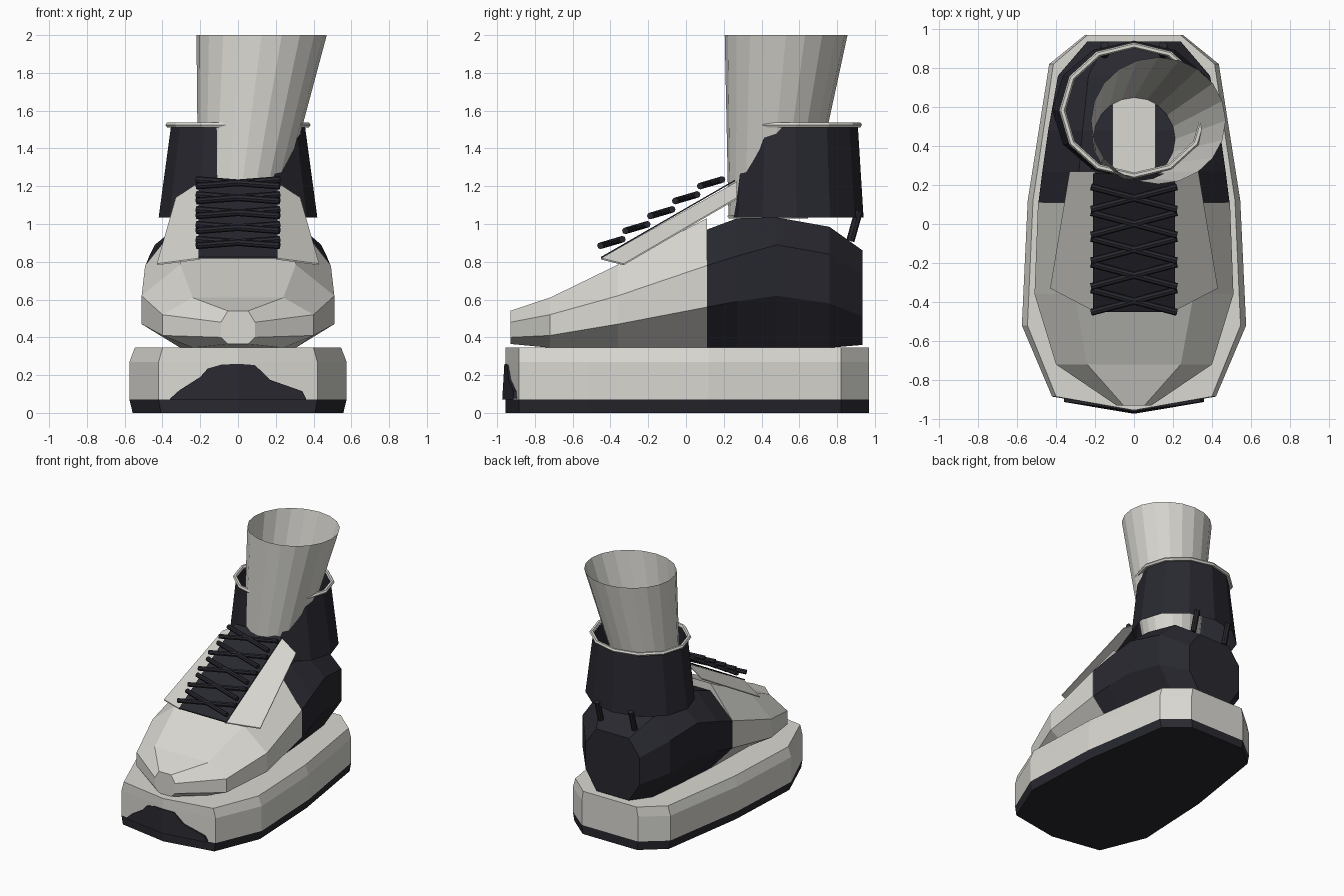
import bpy, math
from mathutils import Vector

if "Cube" in bpy.data.objects:
    bpy.data.objects.remove(bpy.data.objects["Cube"])


def material(name, rgb):
    m = bpy.data.materials.new(name)
    m.diffuse_color = (*rgb, 1)
    m.use_nodes = True
    m.node_tree.nodes["Principled BSDF"].inputs["Base Color"].default_value = m.diffuse_color
    return m


LIGHT = material("off_white", (0.70, 0.69, 0.645))
DARK = material("dark_navy", (0.021, 0.021, 0.029))


def make(name, verts, faces, mat):
    me = bpy.data.meshes.new(name)
    me.from_pydata([tuple(v) for v in verts], [], faces)
    me.materials.append(mat)
    ob = bpy.data.objects.new(name, me)
    bpy.context.collection.objects.link(ob)
    return ob


def loft(name, rings, mat, caps=True, flip=False):
    """Bridge equal-length closed rings, optionally capping the ends."""
    n = len(rings[0])
    verts = [v for r in rings for v in r]
    faces = [(k * n + i, k * n + (i + 1) % n, (k + 1) * n + (i + 1) % n, (k + 1) * n + i)
             for k in range(len(rings) - 1) for i in range(n)]
    if caps:
        faces += [tuple(reversed(range(n))), tuple(range(len(verts) - n, len(verts)))]
    if flip:
        faces = [tuple(reversed(f)) for f in faces]
    return make(name, verts, faces, mat)


def circle(cx, cy, z, rx, ry, n):
    return [(cx + rx * math.cos(2 * math.pi * i / n), cy + ry * math.sin(2 * math.pi * i / n), z)
            for i in range(n)]


def rod(name, a, b, r, mat, n=8):
    a, b = Vector(a), Vector(b)
    q = (b - a).to_track_quat('Z', 'Y')
    rings = [[p + q @ Vector(c) for c in circle(0, 0, 0, r, r, n)] for p in (a, b)]
    return loft(name, rings, mat)


# Sole and tread share one outline, narrowed in x by height
half = [(0.42, -0.885), (0.575, -0.52), (0.545, 0.12), (0.435, 0.82), (0.25, 0.97)]
outline = [(0, -0.955)] + half + [(-x, y) for x, y in reversed(half)]


def sole_ring(z, s):
    return [(x * s, y, z) for x, y in outline]


loft("midsole", [sole_ring(0.07, 1), sole_ring(0.27, 1), sole_ring(0.345, 0.95)], LIGHT)
loft("tread", [sole_ring(0, 0.97), sole_ring(0.07, 1.0)], DARK)

# Toe bumper hugging the front of the sole
edge = [(-0.36, 0.075), (-0.31, 0.12), (-0.2, 0.19), (-0.16, 0.235), (-0.09, 0.255), (0, 0.26),
        (0.09, 0.253), (0.17, 0.175), (0.34, 0.115), (0.36, 0.075)]
bumper = [(x, -0.973 + 0.168 * abs(x) + 0.06 * (z - 0.07), z) for x, z in edge]
base = [(x, -0.973 + 0.168 * abs(x), 0.07) for x, z in edge]
back = [(x, y + 0.04, z) for x, y, z in bumper]
n = len(edge)
make("toe_bumper", base + bumper + back,
     [(i, i + 1, n + i + 1, n + i) for i in range(n - 1)] +
     [(n + i, n + i + 1, 2 * n + i + 1, 2 * n + i) for i in range(n - 1)], DARK)


# Eight-sided shoe sections: y, half width, bottom, lower side, upper side, top
def section(y, w, b, lo, up, t):
    right = [(0.6 * w, y, b), (w, y, lo), (w, y, up), (0.6 * w, y, t)]
    return right + [(-x, yy, z) for x, yy, z in reversed(right)]


loft("toe_upper", [section(*s) for s in (
    (-0.93, 0.09, 0.365, 0.40, 0.48, 0.54),
    (-0.72, 0.40, 0.345, 0.41, 0.52, 0.61),
    (-0.36, 0.51, 0.345, 0.47, 0.62, 0.785),
    (0.11, 0.492, 0.345, 0.56, 0.78, 1.03))], LIGHT, flip=True)
loft("heel_upper", [section(*s) for s in (
    (0.11, 0.49, 0.345, 0.56, 0.78, 0.97),
    (0.27, 0.47, 0.345, 0.59, 0.83, 1.03),
    (0.48, 0.44, 0.345, 0.62, 0.89, 1.035),
    (0.76, 0.39, 0.345, 0.58, 0.84, 0.985),
    (0.935, 0.24, 0.36, 0.51, 0.73, 0.86))], DARK, flip=True)


# Sloped plates: tongue and the eyelet panels
def plate(name, quad, mat, t=0.008):
    low = [(x, y, z - t) for x, y, z in quad]
    return loft(name, [low, quad], mat)


plate("tongue", [(-0.21, -0.45, 0.826), (0.21, -0.45, 0.826),
                 (0.21, 0.26, 1.235), (-0.21, 0.26, 1.235)], DARK)
for s, side in ((1, "right"), (-1, "left")):
    q = [(s * 0.20, -0.45, 0.82), (s * 0.43, -0.33, 0.79),
         (s * 0.33, 0.27, 1.14), (s * 0.20, 0.27, 1.225)]
    plate("eyelet_panel_" + side, q if s > 0 else q[::-1], LIGHT)

# Criss-cross laces
for k in range(5):
    y, z = -0.395 + 0.132 * k, 0.902 + 0.079 * k
    for s in (1, -1):
        rod(f"lace_{k}_{'a' if s > 0 else 'b'}", (-s * 0.22, y - 0.058, z - 0.017),
            (s * 0.22, y + 0.058, z + 0.017), 0.018, DARK)

# Ankle cuff with rolled trim
loft("ankle_cuff", [circle(0, 0.585, 1.035, 0.42, 0.355, 12),
                    circle(0, 0.58, 1.515, 0.355, 0.33, 12)], DARK, caps=False)
bpy.ops.mesh.primitive_torus_add(major_segments=12, minor_segments=6, major_radius=0.367,
                                 minor_radius=0.017, location=(0, 0.582, 1.525))
trim = bpy.context.object
trim.name = "cuff_trim"
trim.scale = (1, 0.91, 0.9)
trim.data.materials.append(LIGHT)

# Heel straps joining shoe and cuff
for s, side in ((1, "right"), (-1, "left")):
    rod("heel_strap_" + side, (s * 0.15, 0.87, 0.91), (s * 0.15, 0.915, 1.07), 0.022, DARK)

# Open leg tube and the footbed inside it
loft("leg", [circle(0, 0.435, 1.03, 0.21, 0.21, 20),
             circle(0.125, 0.53, 2.0, 0.345, 0.325, 20)], LIGHT, caps=False)
plate("footbed", [(-0.11, 0.22, 1.045), (0.11, 0.22, 1.045),
                  (0.11, 0.66, 1.045), (-0.11, 0.66, 1.045)], LIGHT)
